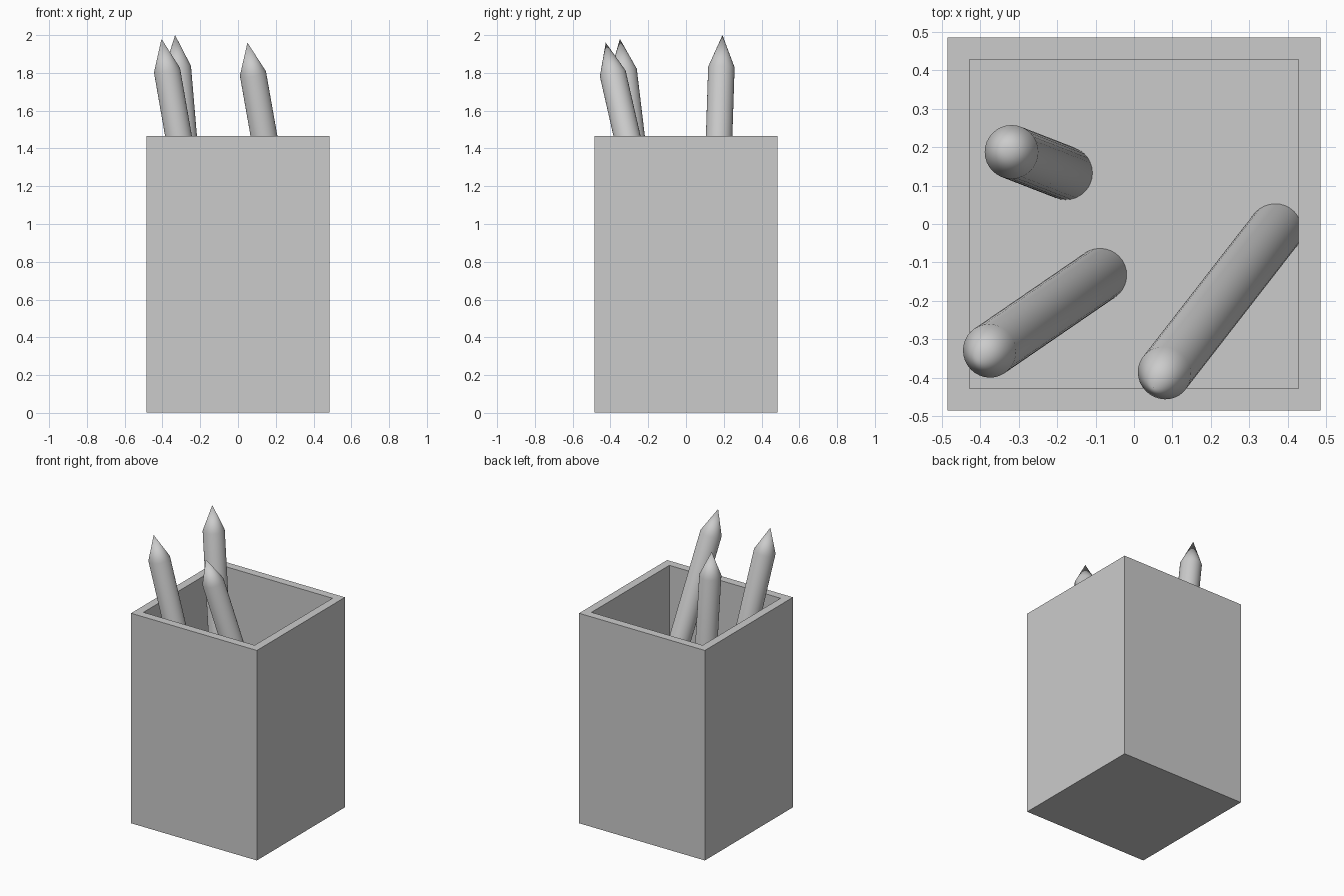
import bpy, bmesh
from mathutils import Vector

if "Cube" in bpy.data.objects:
    bpy.data.objects.remove(bpy.data.objects["Cube"])

OUT, INN, TOP, FLOOR = 0.485, 0.405, 1.465, 0.18
R, LENGTH, CONE, SIDES = 0.07, 2.0, 0.17, 32


def make_object(name, bm):
    mesh = bpy.data.meshes.new(name)
    bmesh.ops.recalc_face_normals(bm, faces=bm.faces)
    bm.to_mesh(mesh)
    bm.free()
    obj = bpy.data.objects.new(name, mesh)
    bpy.context.collection.objects.link(obj)
    return obj


# Square holder: box with its top face inset and pushed down
bm = bmesh.new()
bmesh.ops.create_cube(bm, size=1)
for v in bm.verts:
    v.co = (v.co.x * 2 * OUT, v.co.y * 2 * OUT, TOP if v.co.z > 0 else 0.002)
bm.normal_update()
top = max(bm.faces, key=lambda f: f.calc_center_median().z)
bmesh.ops.inset_region(bm, faces=[top], thickness=OUT - INN)
well = bmesh.ops.extrude_discrete_faces(bm, faces=[top])["faces"][0]
for v in well.verts:
    v.co.z = FLOOR
make_object("holder", bm)


# Pencil: round shaft with a conical point, leaning along its axis
def pencil(name, tip, lean):
    bm = bmesh.new()
    shaft = LENGTH - CONE
    base = bmesh.ops.create_circle(bm, cap_ends=True, segments=SIDES, radius=R)
    face = bm.faces[:][0]
    ext = bmesh.ops.extrude_face_region(bm, geom=[face], use_keep_orig=True)["geom"]
    ring = [g for g in ext if isinstance(g, bmesh.types.BMVert)]
    bmesh.ops.translate(bm, verts=ring, vec=(0, 0, shaft))
    cap = [g for g in ext if isinstance(g, bmesh.types.BMFace)][0]
    apex = bmesh.ops.poke(bm, faces=[cap])["verts"][0]
    apex.co.z = LENGTH
    obj = make_object(name, bm)
    axis = Vector((lean[0], lean[1], 1)).normalized()
    obj.rotation_mode = 'QUATERNION'
    obj.rotation_quaternion = Vector((0, 0, 1)).rotation_difference(axis)
    obj.location = Vector(tip) - axis * LENGTH
    bpy.ops.object.select_all(action='DESELECT')
    obj.select_set(True)
    bpy.context.view_layer.objects.active = obj
    bpy.ops.object.shade_smooth_by_angle()


pencil("back_pencil", (-0.333, 0.193, 2.0), (-0.085, 0.033))
pencil("left_pencil", (-0.405, -0.35, 1.98), (-0.175, -0.12))
pencil("right_pencil", (0.05, -0.425, 1.96), (-0.177, -0.228))
